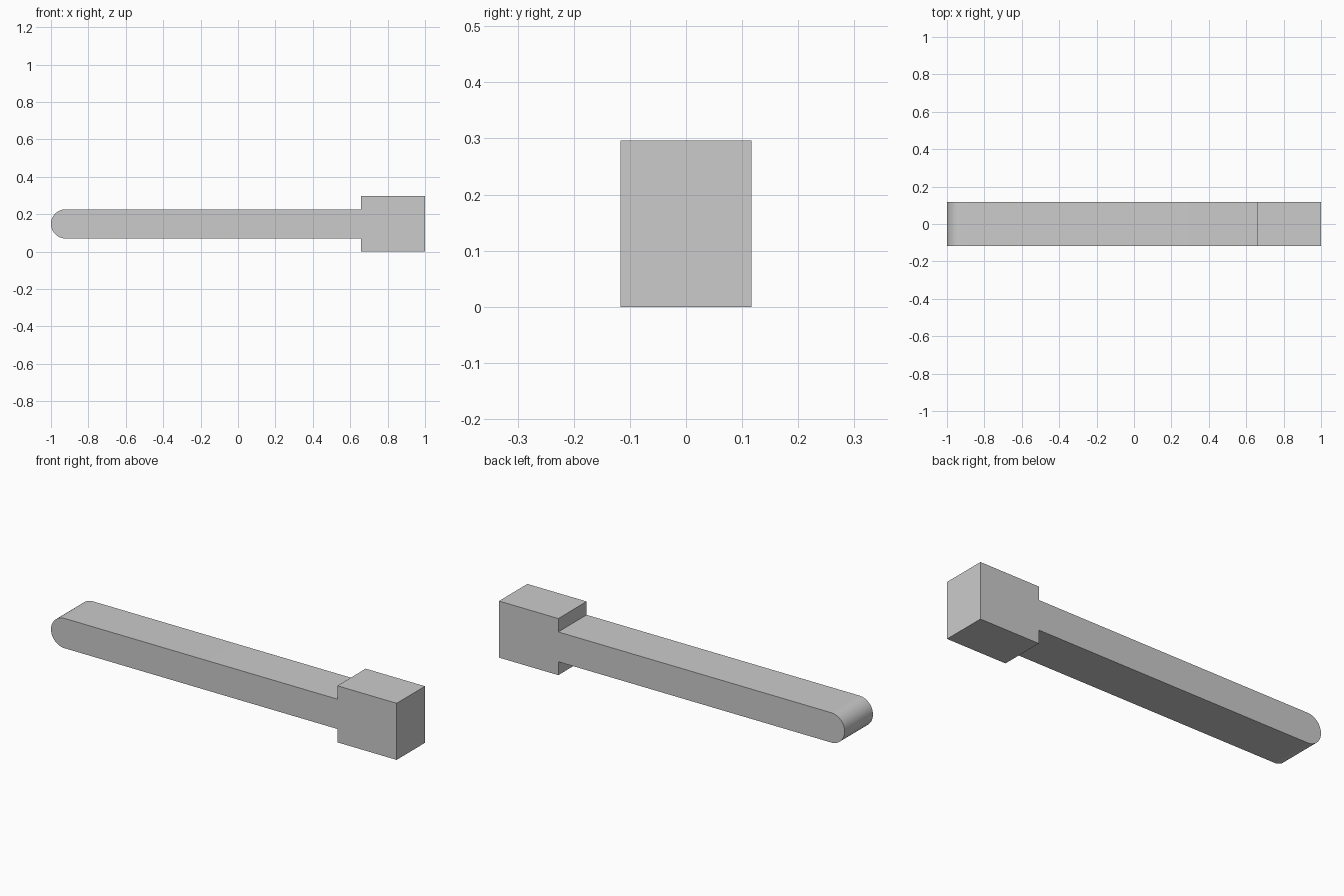
import bpy, bmesh, math

HALF_WIDTH = 0.117
MID_Z = 0.148
RADIUS = 0.078
HEAD_X = 0.657

cube = bpy.data.objects.get("Cube")
if cube:
    bpy.data.objects.remove(cube, do_unlink=True)

grey = bpy.data.materials.new("plain_grey")
grey.use_nodes = True
colour = (0.6, 0.6, 0.6, 1)
grey.diffuse_color = colour
grey.node_tree.nodes["Principled BSDF"].inputs["Base Color"].default_value = colour

# Side outline: square head, straight shank, round tip
outline = [(HEAD_X, MID_Z - RADIUS), (HEAD_X, 0), (1, 0),
           (1, 2 * MID_Z), (HEAD_X, 2 * MID_Z), (HEAD_X, MID_Z + RADIUS)]
STEPS = 32
for i in range(STEPS + 1):
    a = math.pi / 2 + math.pi * i / STEPS
    outline.append((RADIUS - 1 + RADIUS * math.cos(a), MID_Z + RADIUS * math.sin(a)))

# Extrude the outline across the width
bm = bmesh.new()
face = bm.faces.new([bm.verts.new((x, -HALF_WIDTH, z)) for x, z in outline])
result = bmesh.ops.extrude_face_region(bm, geom=[face], use_keep_orig=True)
moved = [v for v in result["geom"] if isinstance(v, bmesh.types.BMVert)]
bmesh.ops.translate(bm, verts=moved, vec=(0, 2 * HALF_WIDTH, 0))
bmesh.ops.recalc_face_normals(bm, faces=bm.faces[:])
mesh = bpy.data.meshes.new("headed_pin")
bm.to_mesh(mesh)
bm.free()
mesh.materials.append(grey)

pin = bpy.data.objects.new("headed_pin", mesh)
bpy.context.collection.objects.link(pin)
bpy.ops.object.select_all(action="DESELECT")
pin.select_set(True)
bpy.context.view_layer.objects.active = pin
bpy.ops.object.shade_smooth_by_angle(angle=math.radians(30))
